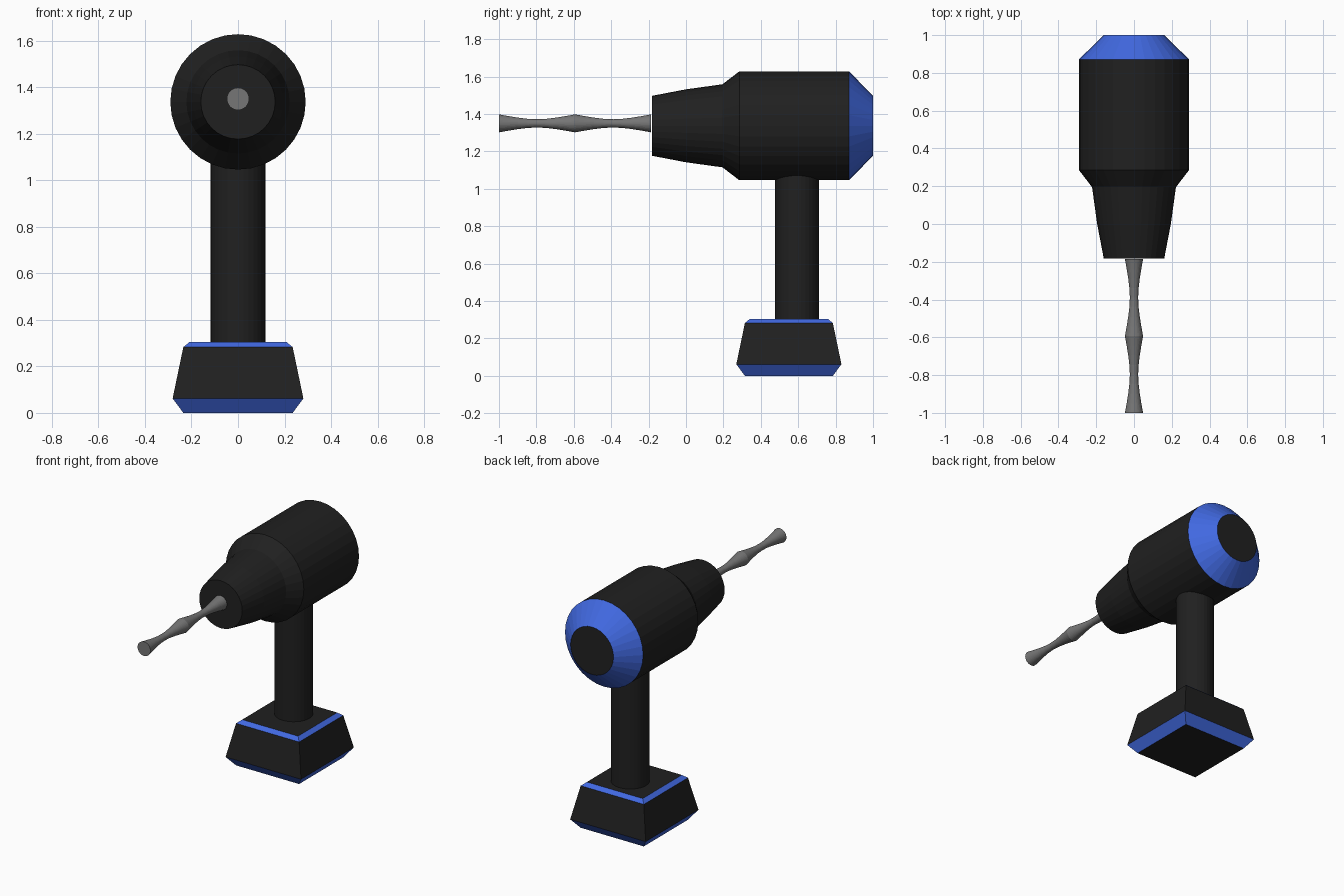
import bpy, bmesh, math
from mathutils import Matrix

if "Cube" in bpy.data.objects:
    bpy.data.objects.remove(bpy.data.objects["Cube"])


def material(name, rgb):
    m = bpy.data.materials.new(name)
    m.diffuse_color = (*rgb, 1)
    m.use_nodes = True
    m.node_tree.nodes["Principled BSDF"].inputs["Base Color"].default_value = m.diffuse_color
    return m


BLACK = material("charcoal", (0.0144, 0.0144, 0.0144))
BLUE = material("royal_blue", (0.053, 0.141, 0.753))
STEEL = material("steel_grey", (0.18, 0.18, 0.18))


def lathe(name, profile, sides, mats, place, blue_bands=(), phase=0.0):
    """Stack rings of (height, radius) along local z, cap both ends, colour bands."""
    bm = bmesh.new()
    rings = []
    for h, r in profile:
        angles = [phase + 2 * math.pi * i / sides for i in range(sides)]
        rings.append([bm.verts.new((r * math.cos(a), r * math.sin(a), h)) for a in angles])
    for band, (lo, hi) in enumerate(zip(rings, rings[1:])):
        for i in range(sides):
            j = (i + 1) % sides
            f = bm.faces.new((lo[i], lo[j], hi[j], hi[i]))
            f.material_index = 1 if band in blue_bands else 0
    bm.faces.new(rings[0][::-1])
    bm.faces.new(rings[-1])
    bm.transform(place)
    bmesh.ops.recalc_face_normals(bm, faces=bm.faces)
    mesh = bpy.data.meshes.new(name)
    bm.to_mesh(mesh)
    bm.free()
    for m in mats:
        mesh.materials.append(m)
    ob = bpy.data.objects.new(name, mesh)
    bpy.context.collection.objects.link(ob)
    return ob


def along_y(z):
    # local z becomes world y
    return Matrix.Translation((0, 0, z)) @ Matrix.Rotation(-math.pi / 2, 4, 'X')


# Motor housing with tapered chuck and blue rear bevel
lathe("motor_housing",
      [(-0.183, 0.16), (0.0, 0.195), (0.195, 0.222), (0.285, 0.291), (0.872, 0.291), (1.0, 0.16)],
      32, [BLACK, BLUE], along_y(1.337), blue_bands=(4,))

# Drill bit: two hyperbolic waisted segments
bit = []
R, WAIST, HALF = 0.048, 0.022, 0.2035
for k in range(17):
    t = (k % 8) / 4 - 1          # -1..1 inside each segment
    r = math.sqrt(WAIST ** 2 + (R ** 2 - WAIST ** 2) * t * t)
    bit.append((-1.0 + k * HALF / 4, r))
lathe("drill_bit", bit, 32, [STEEL], along_y(1.35))

# Handle
lathe("handle", [(0.29, 0.118), (1.12, 0.118)], 32, [BLACK],
      Matrix.Translation((0, 0.593, 0)))

# Battery base: square block with blue bevels at top and bottom
base = [(0.0, 0.235), (0.062, 0.281), (0.283, 0.235), (0.305, 0.208)]
lathe("battery_base", [(h, half * math.sqrt(2)) for h, half in base], 4, [BLACK, BLUE],
      Matrix.Translation((0, 0.55, 0)), blue_bands=(0, 2), phase=math.pi / 4)
